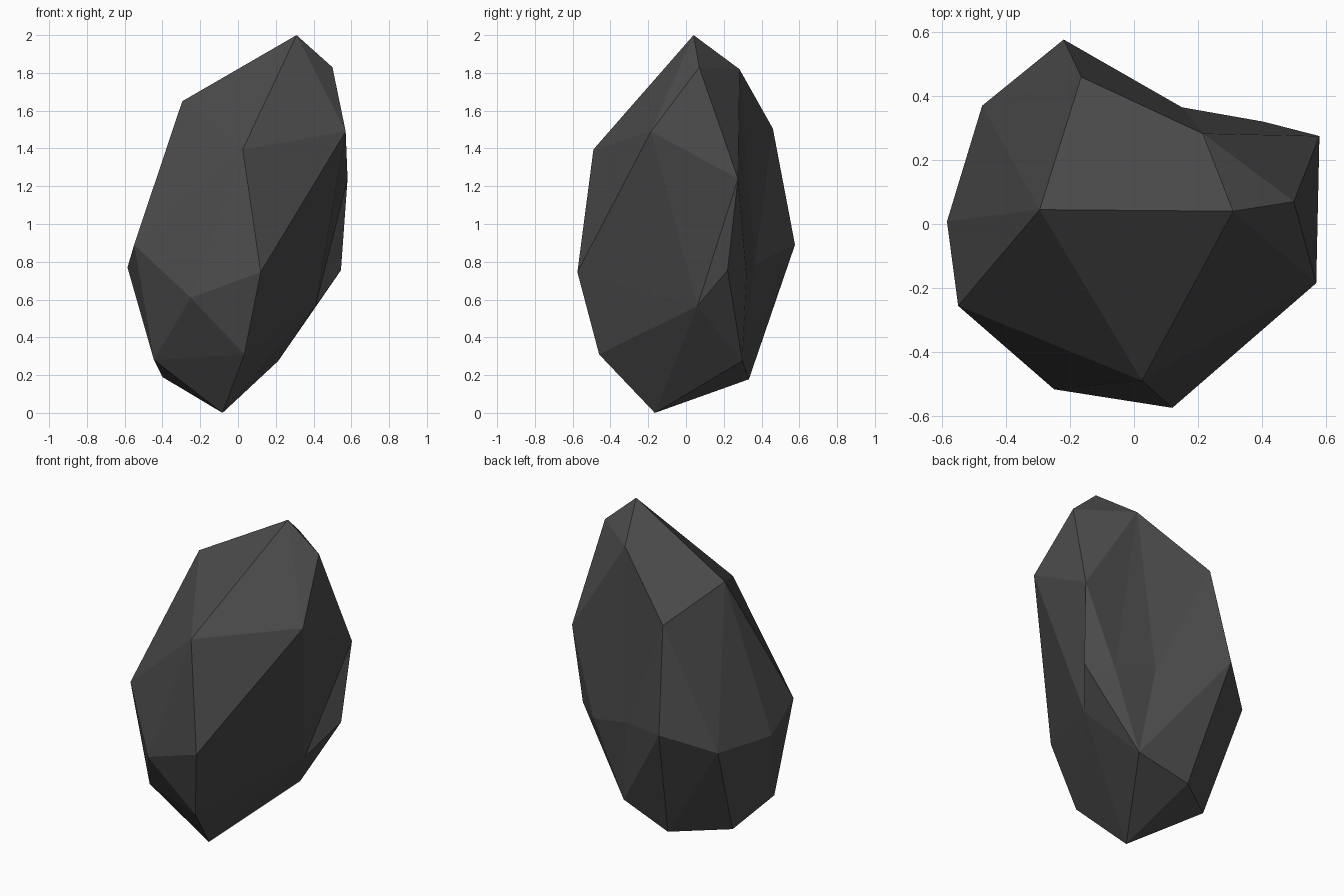
import bpy
import bmesh

if "Cube" in bpy.data.objects:
    bpy.data.objects.remove(bpy.data.objects["Cube"])

# Corner points of the faceted stone, grouped by height
corners = {
    # crown
    "A": (0.31, 0.04, 2.0), "B": (0.50, 0.07, 1.83), "C": (-0.295, 0.045, 1.65),
    "D": (0.025, -0.49, 1.395), "E": (0.57, -0.185, 1.49), "F": (0.215, 0.283, 1.82),
    "G": (-0.165, 0.46, 1.505),
    # waist
    "H": (0.58, 0.275, 1.24), "I": (-0.22, 0.577, 0.89), "J": (-0.585, 0.008, 0.77),
    "K": (-0.55, -0.256, 0.89), "L": (0.12, -0.575, 0.745), "M": (-0.25, -0.517, 0.61),
    "S": (0.41, 0.06, 0.565), "T": (0.545, 0.22, 0.755), "U": (0.15, 0.365, 0.79),
    "V": (0.405, 0.32, 0.73), "W": (-0.475, 0.37, 0.77),
    # foot
    "N": (0.033, -0.46, 0.31), "O": (-0.445, -0.22, 0.28), "P": (-0.40, 0.12, 0.19),
    "R": (0.213, 0.298, 0.275), "X": (-0.11, 0.333, 0.178), "Q": (-0.082, -0.165, 0.0),
}

bm = bmesh.new()
v = {name: bm.verts.new(co) for name, co in corners.items()}


def fan(center, ring):
    """Facets all the way round one corner."""
    for a, b in zip(ring, ring[1:] + ring[0]):
        bm.faces.new((v[center], v[a], v[b]))


def strip(path):
    """Zig-zag band of facets between fans."""
    for a, b, c in zip(path, path[1:], path[2:]):
        bm.faces.new((v[a], v[b], v[c]))


fan("A", "CDEBFG")   # peak
fan("Q", "NOPXRS")   # base
fan("H", "BESTVF")   # right shoulder
fan("W", "CGIXPJ")   # back left
fan("M", "DKONL")    # front left
fan("U", "FVRIG")    # back hollow
for path in ("DCKJOP", "DELSN", "STRV", "IRX"):
    strip(path)

bmesh.ops.recalc_face_normals(bm, faces=bm.faces[:])
mesh = bpy.data.meshes.new("rock")
bm.to_mesh(mesh)
bm.free()

# Single dark stone colour
stone = bpy.data.materials.new("dark grey stone")
stone.diffuse_color = (0.07, 0.07, 0.07, 1.0)
stone.use_nodes = True
stone.node_tree.nodes["Principled BSDF"].inputs["Base Color"].default_value = stone.diffuse_color
mesh.materials.append(stone)

rock = bpy.data.objects.new("rock", mesh)
bpy.context.collection.objects.link(rock)
